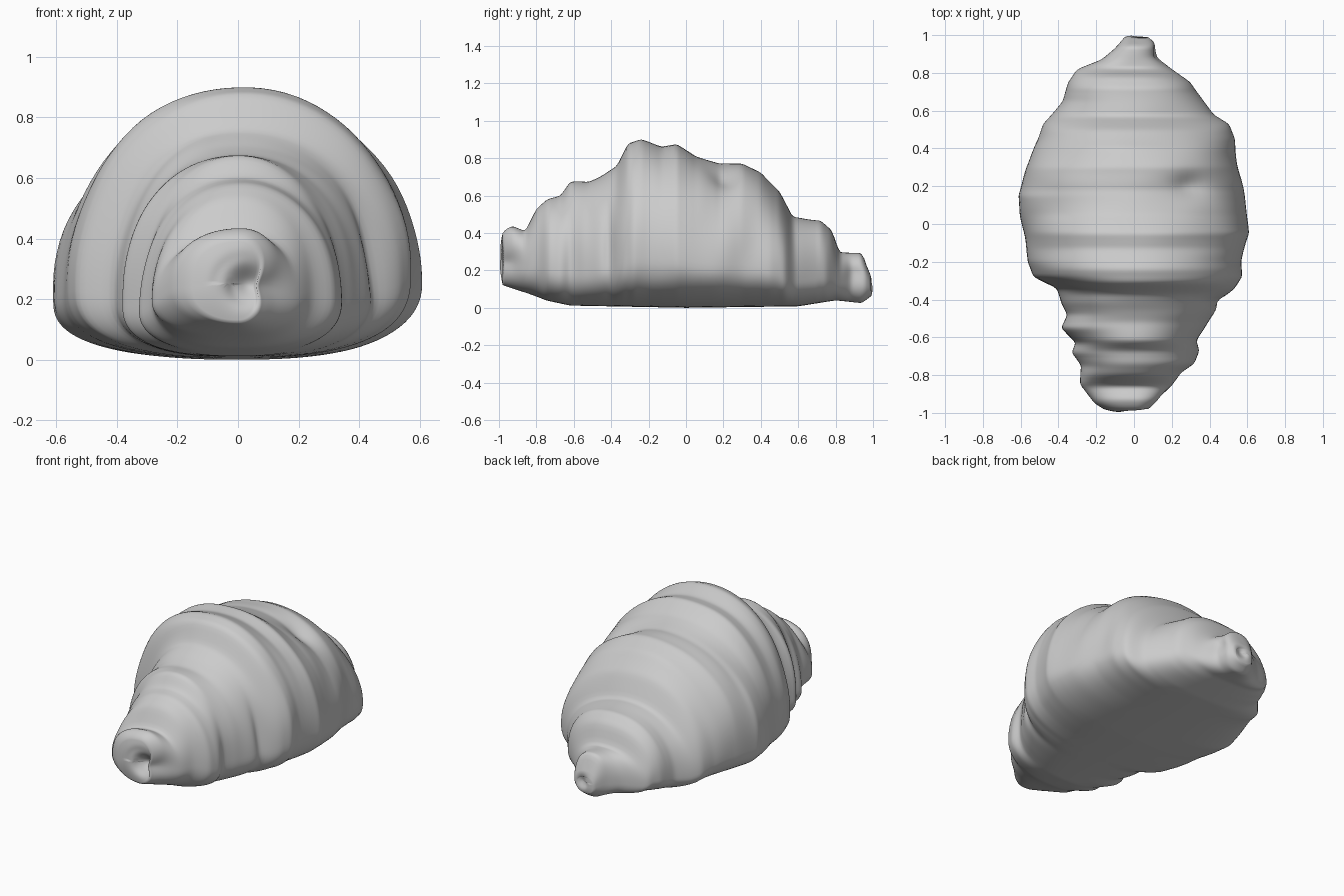
import bpy
import bmesh
from math import cos, sin, pi, exp, hypot, atan2
from mathutils import Vector, noise

default_cube = bpy.data.objects.get("Cube")
if default_cube:
    bpy.data.objects.remove(default_cube, do_unlink=True)

SEGMENTS = 96
RINGS = 170
CAP_RINGS = 14
FRONT, BACK = -.98, .99

# Outline profiles along the length: (y, value)
TOP = [(-1, .37), (-.97, .41), (-.93, .43), (-.86, .41), (-.8, .53), (-.74, .58),
       (-.67, .6), (-.62, .67), (-.52, .68), (-.45, .71), (-.37, .76), (-.31, .875),
       (-.24, .895), (-.13, .86), (-.05, .875), (.05, .81), (.18, .765), (.3, .775),
       (.4, .72), (.5, .62), (.57, .48), (.72, .475), (.78, .42), (.82, .3),
       (.94, .285), (.98, .2), (1, .14)]
BOTTOM = [(-1, .13), (-.85, .08), (-.75, .04), (-.62, .012), (0, 0), (.6, .008),
          (.8, .04), (.94, .025), (1, .07)]
RIGHT = [(-1, .13), (-.95, .21), (-.85, .28), (-.75, .28), (-.68, .33), (-.63, .31),
         (-.55, .39), (-.48, .36), (-.42, .39), (-.34, .41), (-.28, .53), (-.2, .56),
         (0, .59), (.15, .62), (.3, .57), (.45, .5), (.53, .48), (.6, .42),
         (.65, .38), (.75, .35), (.82, .3), (.87, .17), (.93, .1), (1, .04)]
LEFT = [(-1, .06), (-.95, .12), (-.85, .2), (-.79, .25), (-.74, .32), (-.67, .34),
        (-.62, .33), (-.55, .38), (-.48, .42), (-.4, .46), (-.34, .53), (-.28, .57),
        (-.2, .57), (-.05, .61), (.15, .58), (.3, .55), (.45, .53), (.53, .5),
        (.58, .42), (.65, .37), (.75, .3), (.82, .2), (.88, .13), (.96, .11), (1, .06)]

# Local dents: centre, reach along each axis, depth
DENTS = [((.15, -.96, .24), (.12, .07, .07), .04),
         ((.3, .2, .7), (.09, .06, .1), .025),
         ((.43, -.41, .33), (.15, .03, .2), .025),
         ((.1, .9, .17), (.08, .05, .05), .02)]


def linear(profile, y):
    for (a, u), (b, v) in zip(profile, profile[1:]):
        if y <= b:
            return u + (v - u) * max(0, (y - a) / (b - a))
    return profile[-1][1]


def sample(profile, y):
    """Softened lookup, so the folds stay rounded."""
    step = .009
    return sum(linear(profile, y + k * step) for k in (-1, 0, 1)) / 3


def section(y):
    """Domed cross-section, flat below, with its left flank widest higher up."""
    top, base = sample(TOP, y), sample(BOTTOM, y)
    left, right = sample(LEFT, y), sample(RIGHT, y)
    end = max(0, abs(y) - .7) / .3
    points = []
    for i in range(SEGMENTS):
        angle = 2 * pi * i / SEGMENTS
        c, s = cos(angle), sin(angle)
        width, rise = (left, .3) if c > 0 else (-right, .25)
        middle = base + (top - base) * (rise + .18 * end)
        power = .96 - .14 * end if s > 0 else .8 + .12 * end
        x = abs(c) ** power * width
        z = middle + abs(s) ** power * ((top - middle) if s > 0 else (base - middle))
        points.append(Vector((x, y, z)))
    return points


def shape_dough(p):
    """Uneven wrinkles and local dents, fading out at the flat base."""
    fade = min(1, max(0, p.z - .03) / .15)
    shift = noise.noise(Vector((p.x * 3, p.y * 7, p.z * 3))) * .012 * fade
    for centre, reach, depth in DENTS:
        span = sum(((a - b) / r) ** 2 for a, b, r in zip(p, centre, reach))
        shift -= depth * exp(-span)
    return p + Vector((p.x, 0, p.z - .25)).normalized() * shift


def cap(points, outward, bulge, depth, centre, radius, curl):
    """Rounded end with a dimple and a curled crease; returns inner rings."""
    middle = sum(points, Vector()) / len(points)
    rings = []
    for k in range(1, CAP_RINGS):
        scale = 1 - k / CAP_RINGS
        ring = []
        for p in points:
            q = middle + (p - middle) * scale
            dx, dz = q.x - centre[0], q.z - centre[1]
            distance = hypot(dx, dz)
            dimple = depth * exp(-(distance / radius) ** 2)
            turn = (atan2(dz, dx) + pi) / (2 * pi)
            groove = curl * exp(-((distance - radius * (.8 + turn)) / .02) ** 2)
            q.y += outward * (bulge * (1 - scale ** 2) - dimple - groove * (1 - scale))
            ring.append(q)
        rings.append(ring)
    return rings


# Rolled pastry body
body_rings = []
for r in range(RINGS + 1):
    y = FRONT + (BACK - FRONT) * r / RINGS
    body_rings.append([shape_dough(p) for p in section(y)])
front_cap = cap(body_rings[0], -1, .02, .06, (.03, .25), .06, .008)
back_cap = cap(body_rings[-1], 1, .01, .02, (.03, .13), .03, .006)
all_rings = front_cap[::-1] + body_rings + back_cap

bm = bmesh.new()
grid = [[bm.verts.new(p) for p in ring] for ring in all_rings]
for first, second in zip(grid, grid[1:]):
    for i in range(SEGMENTS):
        j = (i + 1) % SEGMENTS
        bm.faces.new((first[i], first[j], second[j], second[i]))
bm.faces.new(grid[0])
bm.faces.new(grid[-1][::-1])
bmesh.ops.recalc_face_normals(bm, faces=bm.faces)
for face in bm.faces:
    face.smooth = True

mesh = bpy.data.meshes.new("croissant_body")
bm.to_mesh(mesh)
bm.free()
body = bpy.data.objects.new("croissant_body", mesh)
bpy.context.collection.objects.link(body)

# Plain grey finish
grey = bpy.data.materials.new("light_grey")
grey.use_nodes = True
colour = (.6, .6, .6, 1)
grey.diffuse_color = colour
grey.node_tree.nodes["Principled BSDF"].inputs["Base Color"].default_value = colour
mesh.materials.append(grey)
